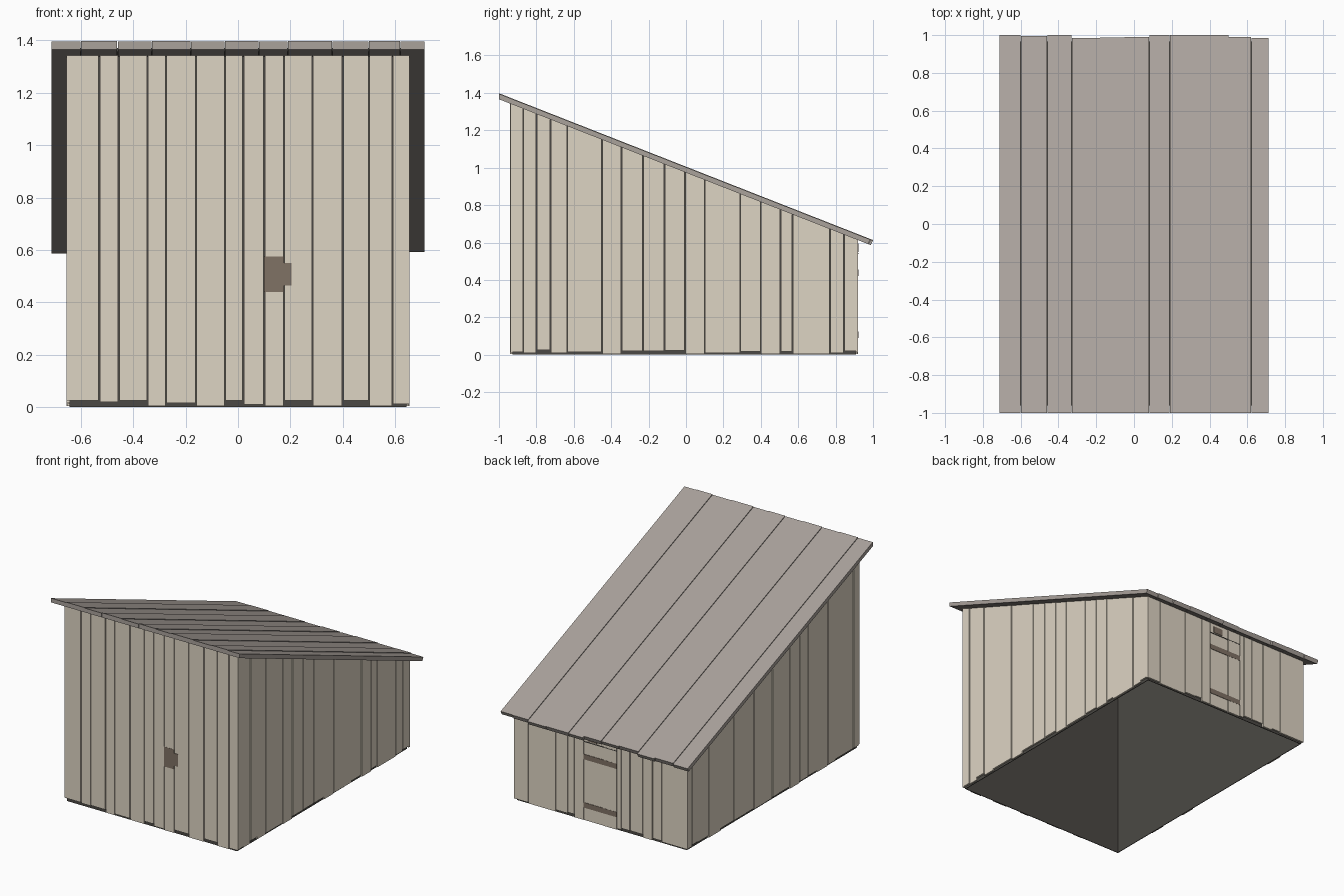
import bpy
import bmesh
import random

random.seed(4)
if "Cube" in bpy.data.objects:
    bpy.data.objects.remove(bpy.data.objects["Cube"], do_unlink=True)


def material(name, color):
    mat = bpy.data.materials.new(name)
    mat.use_nodes = True
    mat.diffuse_color = (*color, 1)
    mat.node_tree.nodes["Principled BSDF"].inputs["Base Color"].default_value = (*color, 1)
    return mat


WALL = material("pale beige boards", (0.73, 0.66, 0.55))
ROOF = material("grey brown boards", (0.40, 0.36, 0.33))
UNDERSIDE = material("roof underside", (0.28, 0.255, 0.235))
DARK = material("dark lining", (0.07, 0.066, 0.058))
BROWN = material("brown fittings", (0.215, 0.168, 0.13))

FRONT, BACK, SIDE = -0.94, 0.92, 0.655   # outer wall planes
THICK, GAP, ROOF_GAP = 0.012, 0.0045, 0.002


def under(y):
    """Height of the roof underside."""
    return 1.366 - 0.3924 * (y + 1)


def finish(name, bm, *mats):
    bmesh.ops.recalc_face_normals(bm, faces=bm.faces)
    mesh = bpy.data.meshes.new(name)
    bm.to_mesh(mesh)
    bm.free()
    obj = bpy.data.objects.new(name, mesh)
    bpy.context.collection.objects.link(obj)
    for mat in mats:
        mesh.materials.append(mat)
    return obj


def prism(bm, profile, x0, x1):
    """Extrude a (y, z) profile from x0 to x1."""
    ends = [[bm.verts.new((x, y, z)) for y, z in profile] for x in (x0, x1)]
    bm.faces.new(ends[0])
    bm.faces.new(ends[1])
    n = len(profile)
    for i in range(n):
        j = (i + 1) % n
        bm.faces.new((ends[0][i], ends[0][j], ends[1][j], ends[1][i]))


def board(bm, x0, x1, y0, y1, bottom, top=None):
    """Upright board; without a top it runs up to the roof slope."""
    t0, t1 = (under(y0), under(y1)) if top is None else (top, top)
    prism(bm, [(y0, bottom), (y1, bottom), (y1, t1), (y0, t0)], x0, x1)


def plate(name, mat, *boxes):
    bm = bmesh.new()
    for box in boxes:
        board(bm, *box)
    return finish(name, bm, mat)


def wall(name, seams, bottoms, place):
    """Row of boards between seams; place maps a span to x and y limits."""
    bm = bmesh.new()
    for i, (a, b) in enumerate(zip(seams, seams[1:])):
        a += GAP / 2 if i else 0
        b -= GAP / 2 if i < len(seams) - 2 else 0
        low = bottoms[i] if bottoms else random.choice((0.005, 0.012, 0.018, 0.024))
        board(bm, *place(a, b, 0.002 * (i % 2)), low)
    return finish(name, bm, WALL)


# Dark inner shell, open at the bottom
bm = bmesh.new()
sx, y0, y1 = SIDE - THICK, FRONT + THICK, BACK - THICK
corners = [(-sx, y0), (sx, y0), (sx, y1), (-sx, y1)]
low = [bm.verts.new((x, y, 0)) for x, y in corners]
high = [bm.verts.new((x, y, under(y))) for x, y in corners]
for i in range(4):
    j = (i + 1) % 4
    bm.faces.new((low[i], low[j], high[j], high[i]))
shell = finish("inner_shell", bm, DARK)
solid = shell.modifiers.new("thickness", "SOLIDIFY")
solid.thickness = 0.006
solid.offset = -1

# Wall boards
wall("front_wall",
     [-0.655, -0.53, -0.455, -0.345, -0.275, -0.16, -0.05, 0.02,
      0.10, 0.175, 0.285, 0.40, 0.50, 0.59, 0.655],
     [0.025, 0.02, 0.025, 0.005, 0.015, 0.005, 0.025, 0.01,
      0.005, 0.025, 0.005, 0.025, 0.005, 0.012],
     lambda a, b, d: (a, b, FRONT + d, FRONT + THICK))
wall("back_wall",
     [-0.655, -0.46, -0.39, -0.315, -0.22, -0.155, -0.12, -0.02,
      0.13, 0.20, 0.25, 0.34, 0.55, 0.655], None,
     lambda a, b, d: (a, b, BACK - THICK, BACK - d))
wall("left_wall",
     [y0, -0.87, -0.80, -0.725, -0.635, -0.45, -0.345, -0.23, -0.115, -0.005,
      0.10, 0.29, 0.40, 0.505, 0.57, 0.77, 0.845, y1],
     [0.015, 0.008, 0.025, 0.008, 0.015, 0.005, 0.02, 0.02, 0.022,
      0.005, 0.01, 0.018, 0.005, 0.018, 0.005, 0.01, 0.02],
     lambda a, b, d: (SIDE - THICK, SIDE - d, a, b))
wall("right_wall",
     [y0, -0.875, -0.68, -0.60, -0.48, -0.385, -0.295, -0.185, -0.075, 0,
      0.08, 0.20, 0.285, 0.42, 0.56, 0.69, 0.81, 0.865, y1], None,
     lambda a, b, d: (d - SIDE, THICK - SIDE, a, b))

# Roof boards with slightly uneven heights and rear ends, darker underneath
bm = bmesh.new()
seams = [-0.712, -0.60, -0.46, -0.33, -0.18, -0.05, 0.08, 0.19, 0.36, 0.50, 0.62, 0.712]
trims = [0, 0.005, 0, 0.015, 0.013, 0.01, 0, 0, 0, 0.01, 0.015]
for i, trim in enumerate(trims):
    a = seams[i] + (ROOF_GAP / 2 if i else 0)
    b = seams[i + 1] - (ROOF_GAP / 2 if i < len(trims) - 1 else 0)
    lift = 0.029 + 0.003 * (i % 2)
    end = 1 - trim
    prism(bm, [(-1, under(-1)), (end - 0.012, under(end - 0.012)),
               (end, under(end) + lift), (-1, under(-1) + lift)], a, b)
roof = finish("roof_boards", bm, ROOF, UNDERSIDE)
for face in roof.data.polygons:
    if face.normal.z < -0.8:
        face.material_index = 1

# Dark sheet inside the roof that closes the gaps between its boards
bm = bmesh.new()
prism(bm, [(y, under(y) + h) for y, h in
           ((-0.96, 0.003), (0.965, 0.003), (0.965, 0.02), (-0.96, 0.02))], -0.706, 0.706)
finish("roof_lining", bm, DARK)

# Front latch: plate and bolt, nearly flush with the boards
f0, f1 = FRONT - 0.001, FRONT + 0.006
plate("front_latch", BROWN,
      (0.10, 0.175, f0, f1, 0.44, 0.575),
      (0.175, 0.205, f0, f1, 0.465, 0.55))

# Rear hatch: top seam, cross bars and latch
b0, b1 = BACK - 0.006, BACK + 0.001
plate("hatch_seam", DARK, (-0.12, 0.13, b0, b1, 0.539, 0.544))
plate("hatch_bars", BROWN, *[(-0.12, 0.13, b0, b1, z, z + 0.035) for z in (0.09, 0.42)])
plate("hatch_latch", BROWN, (0.03, 0.10, b0, b1, 0.55, 0.595))
